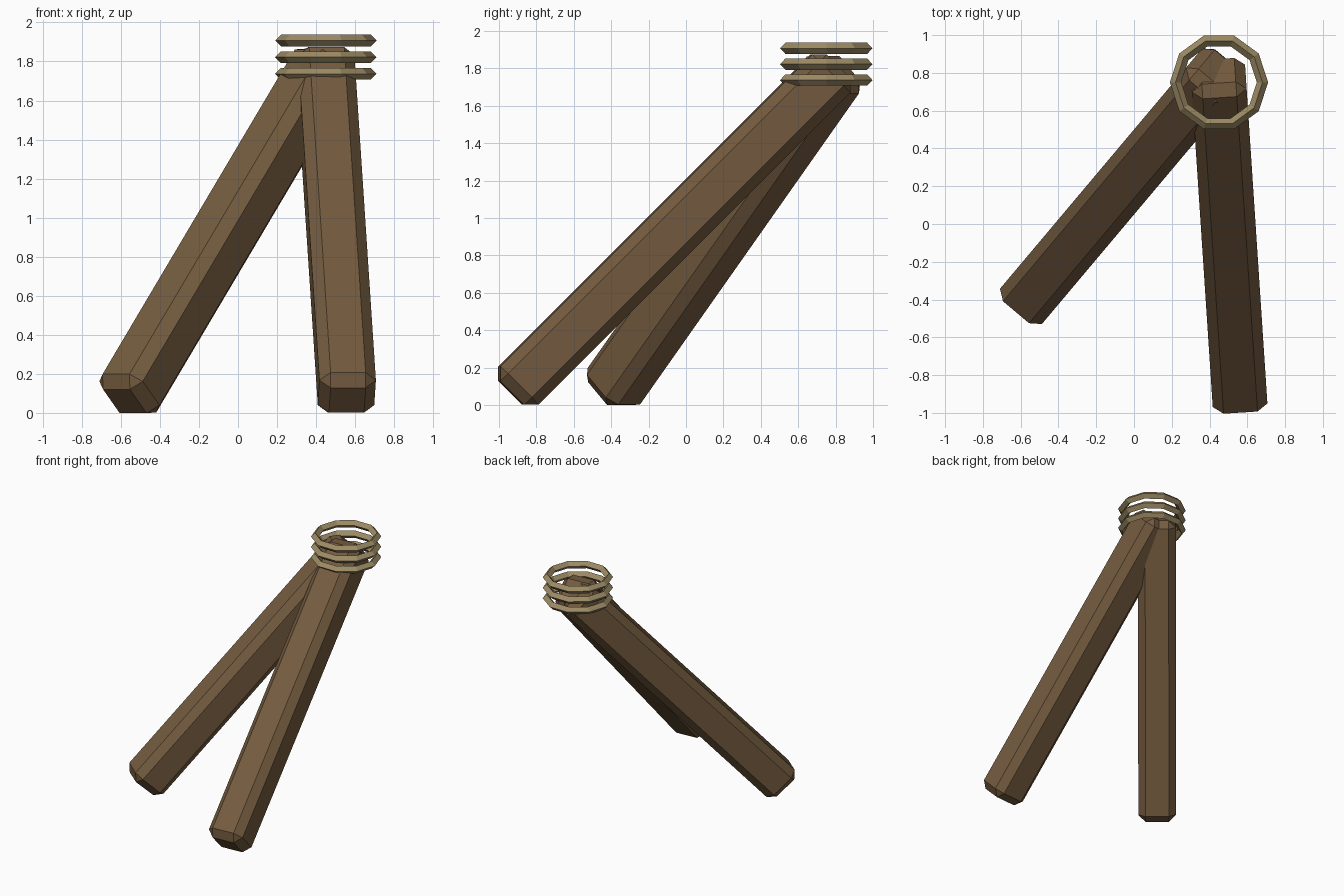
import bpy
import bmesh
from math import cos, sin, tau
from mathutils import Matrix, Vector

cube = bpy.data.objects.get("Cube")
if cube:
    bpy.data.objects.remove(cube, do_unlink=True)


def make_material(name, rgb):
    mat = bpy.data.materials.new(name)
    mat.use_nodes = True
    colour = (*rgb, 1.0)
    mat.diffuse_color = colour
    mat.node_tree.nodes["Principled BSDF"].inputs["Base Color"].default_value = colour
    return mat


def add_object(name, bm, mat):
    bmesh.ops.recalc_face_normals(bm, faces=bm.faces[:])
    mesh = bpy.data.meshes.new(name)
    bm.to_mesh(mesh)
    bm.free()
    mesh.materials.append(mat)
    obj = bpy.data.objects.new(name, mesh)
    bpy.context.collection.objects.link(obj)
    return obj


def add_pole(name, base, direction, length, mat, width=0.29, chamfer=0.055):
    """Chamfered square beam leaning along a direction, its sides kept level."""
    along = Vector(direction).normalized()
    side = along.cross(Vector((0, 0, 1))).normalized()
    up = side.cross(along)
    centre = Vector(base) + along * length / 2
    bm = bmesh.new()
    bmesh.ops.create_cube(bm, size=1)
    bmesh.ops.scale(bm, vec=(width, length, width), verts=bm.verts)
    bmesh.ops.bevel(bm, geom=bm.edges[:], offset=chamfer, segments=1,
                    affect='EDGES')
    turn = Matrix((side, along, up)).transposed().to_4x4()
    bm.transform(Matrix.Translation(centre) @ turn)
    return add_object(name, bm, mat)


def add_ring(name, centre, mat, radius=0.23, thick=0.03, sides=10):
    """Ten-sided ring with a diamond cross-section."""
    bm = bmesh.new()
    loops = []
    for i in range(sides):
        a = tau * i / sides
        loop = []
        for k in range(4):
            b = tau * k / 4
            r = radius + thick * cos(b)
            loop.append(bm.verts.new((r * cos(a), r * sin(a), thick * sin(b))))
        loops.append(loop)
    for i in range(sides):
        here, after = loops[i], loops[(i + 1) % sides]
        for k in range(4):
            n = (k + 1) % 4
            bm.faces.new((here[k], after[k], after[n], here[n]))
    bm.transform(Matrix.Translation(centre))
    return add_object(name, bm, mat)


wood = make_material("brown wood", (0.175, 0.105, 0.05))
rope = make_material("tan rope", (0.34, 0.26, 0.13))

# Two leaning poles that cross at the top
add_pole("left_pole", (0.56, -0.935, 0.065), (-0.066, 1, 1), 2.47, wood)
add_pole("right_pole", (-0.58, -0.414, 0.06), (0.436, 0.518, 0.736), 2.37, wood)

# Rope lashing around the crossing
for i, z in enumerate((1.737, 1.822, 1.907)):
    add_ring(f"rope_ring_{i + 1}", (0.45, 0.75, z), rope)
